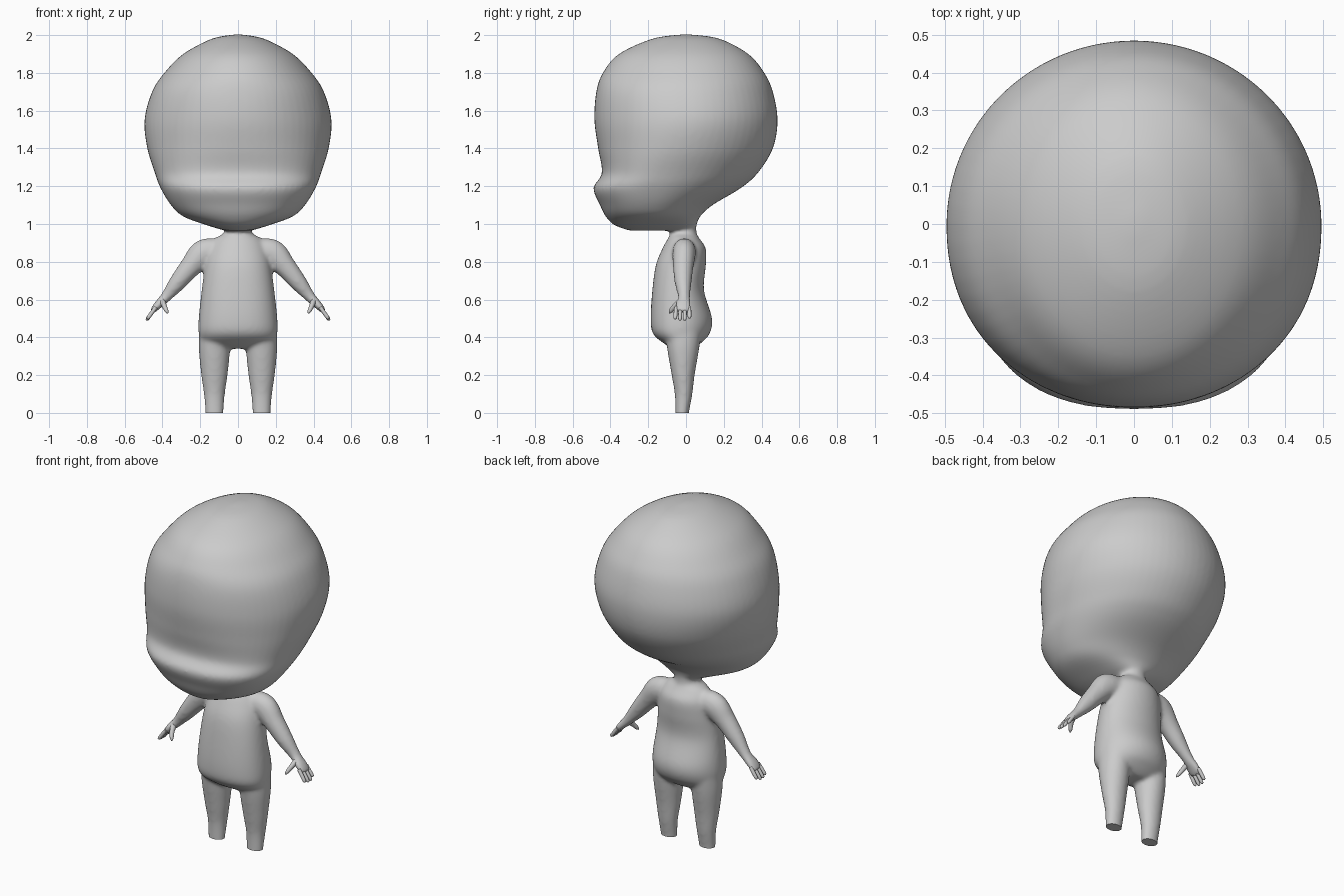
import bpy, bmesh, math
from mathutils import Vector

old = bpy.data.objects.get("Cube")
if old:
    bpy.data.objects.remove(old)

skin = bpy.data.materials.new("plain grey")
skin.use_nodes = True
grey = (0.6, 0.6, 0.6, 1)
skin.diffuse_color = grey
skin.node_tree.nodes["Principled BSDF"].inputs["Base Color"].default_value = grey


def smooth_rows(rows, steps):
    """Catmull-Rom interpolation through rows of numbers."""
    rows = [rows[0]] + list(rows) + [rows[-1]]
    out = []
    for a, b, c, d in zip(rows, rows[1:], rows[2:], rows[3:]):
        for i in range(steps):
            t = i / steps
            out.append([q + t / 2 * (r - p + t * (2 * p - 5 * q + 4 * r - s
                        + t * (3 * (q - r) + s - p)))
                        for p, q, r, s in zip(a, b, c, d)])
    return out + [list(rows[-1])]


def skin_rings(bm, rings):
    """Bridge closed rings of points and cap both ends."""
    loops = [[bm.verts.new(p) for p in ring] for ring in rings]
    n = len(loops[0])
    for a, b in zip(loops, loops[1:]):
        for i in range(n):
            j = (i + 1) % n
            bm.faces.new((a[i], a[j], b[j], b[i]))
    bm.faces.new(loops[0])
    bm.faces.new(loops[-1])


def power(v, n):
    return math.copysign(abs(v) ** (2 / n), v)


def stack(bm, rows, x=0, segments=64, steps=6):
    """Rows: height, half width, front y, back y, widest y, front squareness."""
    rings = []
    for z, w, front, back, mid, square in smooth_rows(rows, steps):
        ring = []
        for i in range(segments):
            a = math.tau * i / segments
            c, s = math.cos(a), math.sin(a)
            n = square if s < 0 else 2
            reach = mid - front if s < 0 else back - mid
            ring.append((x + w * power(c, n), mid + reach * power(s, n), z))
        rings.append(ring)
    skin_rings(bm, rings)


def limb(bm, rows, side, segments=20, steps=5):
    """Rows: centre x, y, z, then thickness and depth radii."""
    rows = smooth_rows(rows, steps)
    pts = [Vector((side * r[0], r[1], r[2])) for r in rows]
    rings = []
    for i, (p, r) in enumerate(zip(pts, rows)):
        along = pts[min(i + 1, len(pts) - 1)] - pts[max(i - 1, 0)]
        u = along.cross(Vector((0, 1, 0))).normalized()
        v = along.cross(u).normalized()
        rings.append([p + u * r[3] * math.cos(a) + v * r[4] * math.sin(a)
                      for a in (math.tau * k / segments for k in range(segments))])
    skin_rings(bm, rings)


def finish(bm, name):
    bmesh.ops.recalc_face_normals(bm, faces=bm.faces)
    mesh = bpy.data.meshes.new(name)
    bm.to_mesh(mesh)
    bm.free()
    mesh.materials.append(skin)
    obj = bpy.data.objects.new(name, mesh)
    bpy.context.collection.objects.link(obj)
    return obj


def shade(obj):
    bpy.ops.object.select_all(action='DESELECT')
    obj.select_set(True)
    bpy.context.view_layer.objects.active = obj
    bpy.ops.object.shade_smooth_by_angle(angle=math.radians(40))


bm = bmesh.new()

# Head with a broad muzzle ridge
stack(bm, [
    (2.003, .02, -.03, .03, 0, 2),
    (1.98, .14, -.18, .18, 0, 2),
    (1.9, .29, -.355, .33, 0, 2),
    (1.8, .39, -.44, .415, 0, 2),
    (1.7, .455, -.475, .46, 0, 2.1),
    (1.55, .495, -.485, .485, 0, 2.1),
    (1.4, .48, -.465, .46, -.04, 2.2),
    (1.27, .44, -.445, .38, -.1, 2.4),
    (1.19, .41, -.49, .29, -.14, 2.4),
    (1.1, .355, -.455, .14, -.17, 2.3),
    (1.04, .29, -.425, .075, -.18, 2.2),
    (.995, .17, -.38, .055, -.18, 2.2),
    (.965, .07, -.3, .04, -.16, 2)])

# Neck and torso
stack(bm, [
    (1.06, .06, -.07, .06, 0, 2),
    (.96, .07, -.08, .055, -.01, 2),
    (.925, .12, -.095, .07, -.01, 2),
    (.87, .155, -.125, .105, -.01, 2),
    (.78, .175, -.16, .105, -.02, 2.2),
    (.65, .192, -.178, .095, -.03, 2.3),
    (.5, .208, -.187, .138, -.03, 2.3),
    (.42, .208, -.175, .125, -.03, 2.3),
    (.37, .19, -.12, .08, -.02, 2.2),
    (.34, .12, -.07, .04, -.02, 2)])

for side in (-1, 1):
    # Leg, cut flat at the ground later
    stack(bm, [
        (.44, .08, -.11, .08, -.02, 2),
        (.34, .083, -.1, .07, -.02, 2),
        (.2, .07, -.076, .046, -.015, 2),
        (.1, .056, -.06, .034, -.01, 2),
        (0, .048, -.056, .016, -.02, 2),
        (-.06, .045, -.056, .012, -.02, 2)], x=side * .125, segments=32)
    # Arm and palm
    limb(bm, [
        (.09, -.01, .86, .06, .06),
        (.18, -.01, .845, .075, .062),
        (.25, -.015, .775, .058, .055),
        (.32, -.015, .69, .046, .045),
        (.385, -.01, .61, .029, .032),
        (.425, -.015, .57, .022, .044),
        (.455, -.017, .535, .014, .042)], side)

# Fuse the parts into one soft skin
rough = finish(bm, "rough_body")
remesh = rough.modifiers.new("fuse", 'REMESH')
remesh.mode = 'VOXEL'
remesh.voxel_size = .01
soften = rough.modifiers.new("soften", 'SMOOTH')
soften.factor = .5
soften.iterations = 12
bpy.context.view_layer.update()
fused = bpy.data.meshes.new_from_object(
    rough.evaluated_get(bpy.context.evaluated_depsgraph_get()))
bm = bmesh.new()
bm.from_mesh(fused)
bpy.data.objects.remove(rough)

# Flat soles
cut = bmesh.ops.bisect_plane(bm, geom=bm.verts[:] + bm.edges[:] + bm.faces[:],
                             plane_co=(0, 0, 0), plane_no=(0, 0, 1), clear_inner=True)
rim = [e for e in cut["geom_cut"] if isinstance(e, bmesh.types.BMEdge)]
bmesh.ops.holes_fill(bm, edges=rim)
shade(finish(bm, "body"))

# Fingers and thumbs
for side, label in ((-1, "right"), (1, "left")):
    bm = bmesh.new()
    for k, length in enumerate((.9, 1, 1, .85)):
        y = -.052 + .023 * k
        tip = Vector((.05, y * .12, -.07)) * length
        start = Vector((.435, y, .56))
        rows = [(*(start + tip * t), r, r) for t, r in
                ((0, .01), (.5, .0105), (.9, .009), (1, .003))]
        limb(bm, rows, side, 12, 3)
    limb(bm, [(.4, -.03, .59, .016, .018), (.39, -.06, .565, .013, .014),
              (.378, -.08, .54, .01, .011), (.372, -.088, .527, .003, .003)],
         side, 12, 4)
    shade(finish(bm, label + "_fingers"))
